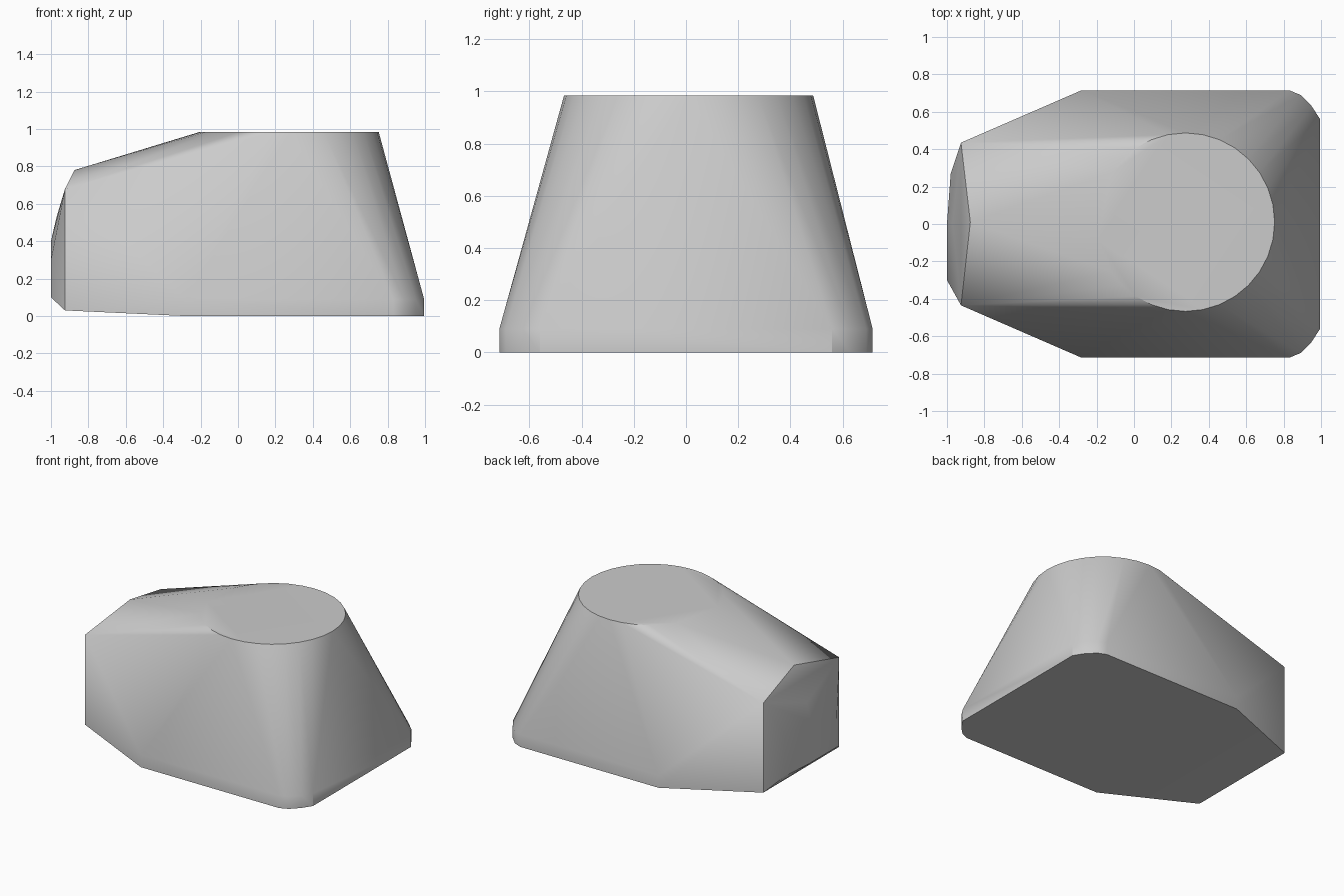
import bpy, bmesh
from math import cos, sin, tau, radians

cube = bpy.data.objects.get("Cube")
if cube:
    bpy.data.objects.remove(cube, do_unlink=True)

grey = bpy.data.materials.new("light grey")
grey.use_nodes = True
colour = (0.6, 0.6, 0.6, 1)
grey.diffuse_color = colour
grey.node_tree.nodes["Principled BSDF"].inputs["Base Color"].default_value = colour

points = []

# Round flat top
SIDES = 32
for i in range(SIDES):
    a = tau * i / SIDES
    points.append((0.275 + 0.477 * cos(a), 0.01 + 0.477 * sin(a), 0.985))

# Foot with rounded rear corners and a short upright rim
foot = [(-0.28, 0.715), (0.83, 0.715), (0.89, 0.69), (0.95, 0.63), (0.995, 0.56)]
for x, y in foot:
    for side in (1, -1):
        for z in (0, 0.09):
            points.append((x, y * side, z))

# Blunt nose: ridge, side corners and a slight bulge
points.append((-0.875, 0.01, 0.78))
for side in (1, -1):
    points += [(-0.925, 0.435 * side, 0.68), (-0.925, 0.435 * side, 0.03)]
points += [(-1, -0.3, 0.1), (-1, -0.3, 0.3), (-1, 0, 0.1), (-1, 0, 0.4),
           (-0.98, 0.27, 0.1), (-0.98, 0.27, 0.4), (-0.97, 0, 0.53)]

# Wrap everything in one convex shell
bm = bmesh.new()
for p in points:
    bm.verts.new(p)
result = bmesh.ops.convex_hull(bm, input=bm.verts)
loose = {v for v in bm.verts if not v.link_faces}
bmesh.ops.delete(bm, geom=list(loose), context="VERTS")
bmesh.ops.dissolve_limit(bm, angle_limit=radians(0.5), verts=bm.verts, edges=bm.edges)
bmesh.ops.recalc_face_normals(bm, faces=bm.faces)
mesh = bpy.data.meshes.new("tapered_body")
bm.to_mesh(mesh)
bm.free()
mesh.materials.append(grey)

body = bpy.data.objects.new("tapered_body", mesh)
bpy.context.collection.objects.link(body)
bpy.ops.object.select_all(action="DESELECT")
body.select_set(True)
bpy.context.view_layer.objects.active = body
bpy.ops.object.shade_smooth_by_angle(angle=radians(30))
